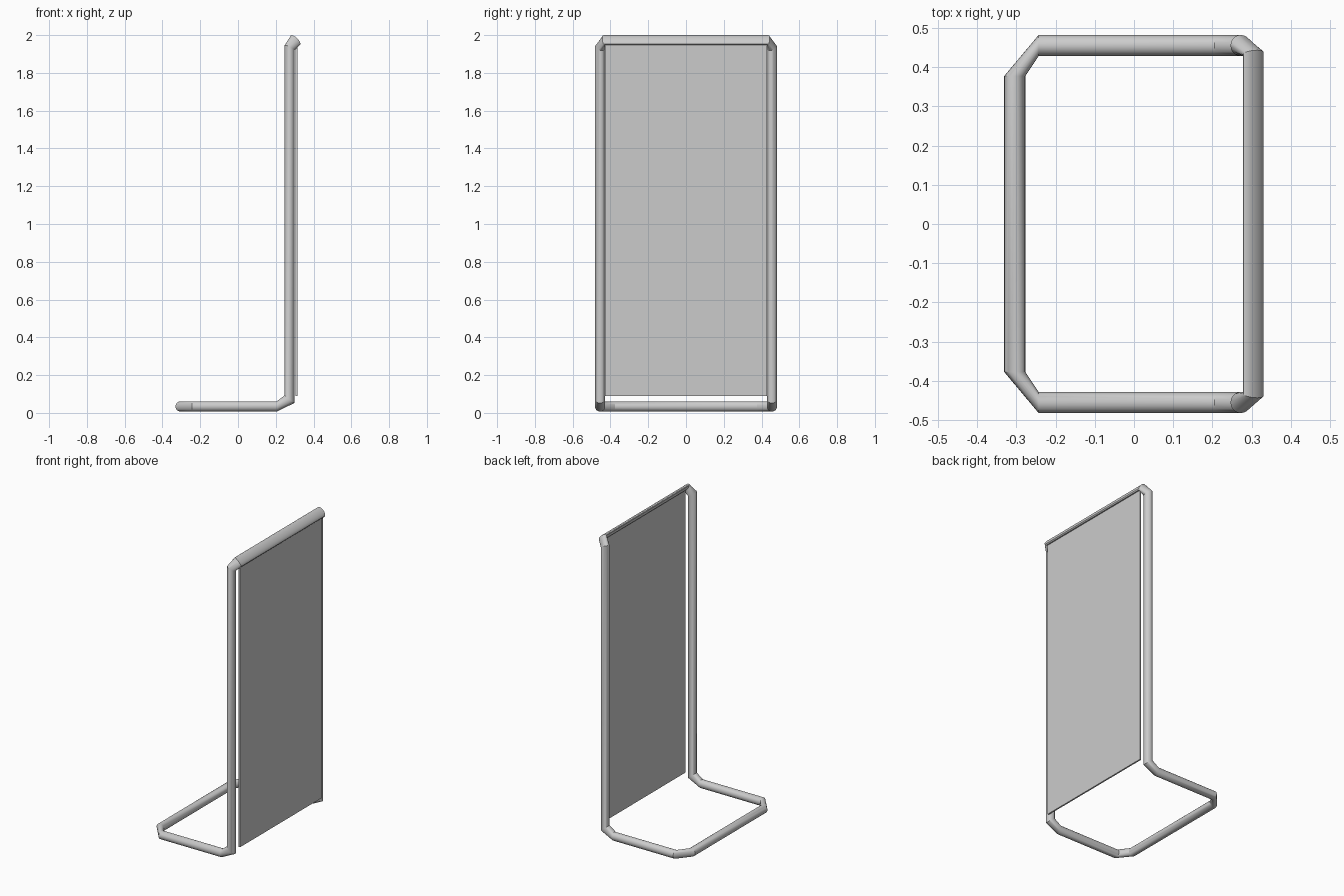
import bpy, bmesh
from math import sin, cos, tau
from mathutils import Vector

if "Cube" in bpy.data.objects:
    bpy.data.objects.remove(bpy.data.objects["Cube"])

SIDES = 20
R = 0.027

# Tube stations for the +y half: centre, and two half-axes of each elliptical ring
half = [
    ((-0.304, 0.377, 0.034), (-R, 0, 0), (0, 0, R)),                    # back foot bar end
    ((-0.243, 0.455, 0.034), (0, R, 0), (0, 0, R)),                     # side foot bar start
    ((0.205, 0.455, 0.034), (0, R, 0), (0, 0, R)),                      # side foot bar end
    ((0.272, 0.455, 0.072), (0, R, 0), (-0.026, 0, 0.020)),             # upright bottom
    ((0.272, 0.455, 1.932), (0, R, 0.008), (-0.026, 0, 0.012)),         # upright top
    ((0.304, 0.435, 1.973), (0.010, 0.008, 0.010), (-0.0245, 0, 0.0245)),  # flattened top bar end
]


def flip(p):
    return (p[0], -p[1], p[2])


stations = half + [tuple(flip(p) for p in s) for s in reversed(half)]


def make_object(name, bm):
    bmesh.ops.recalc_face_normals(bm, faces=bm.faces[:])
    mesh = bpy.data.meshes.new(name)
    bm.to_mesh(mesh)
    bm.free()
    obj = bpy.data.objects.new(name, mesh)
    bpy.context.collection.objects.link(obj)
    return obj


# One closed bent tube: foot loop, two uprights and top bar
bm = bmesh.new()
rings = []
for c, u, v in stations:
    c, u, v = Vector(c), Vector(u), Vector(v)
    rings.append([bm.verts.new(c + u * cos(tau * i / SIDES) + v * sin(tau * i / SIDES))
                  for i in range(SIDES)])
for k, a in enumerate(rings):
    b = rings[(k + 1) % len(rings)]
    for i in range(SIDES):
        j = (i + 1) % SIDES
        bm.faces.new((a[i], a[j], b[j], b[i]))
frame = make_object("tube_frame", bm)
bpy.context.view_layer.objects.active = frame
frame.select_set(True)
bpy.ops.object.shade_smooth_by_angle()

# Thin flat panel hung under the top bar
bm = bmesh.new()
bmesh.ops.create_cube(bm, size=1)
bmesh.ops.scale(bm, vec=(0.010, 0.858, 1.865), verts=bm.verts[:])
bmesh.ops.translate(bm, vec=(0.310, 0, 1.0225), verts=bm.verts[:])
make_object("panel", bm)
